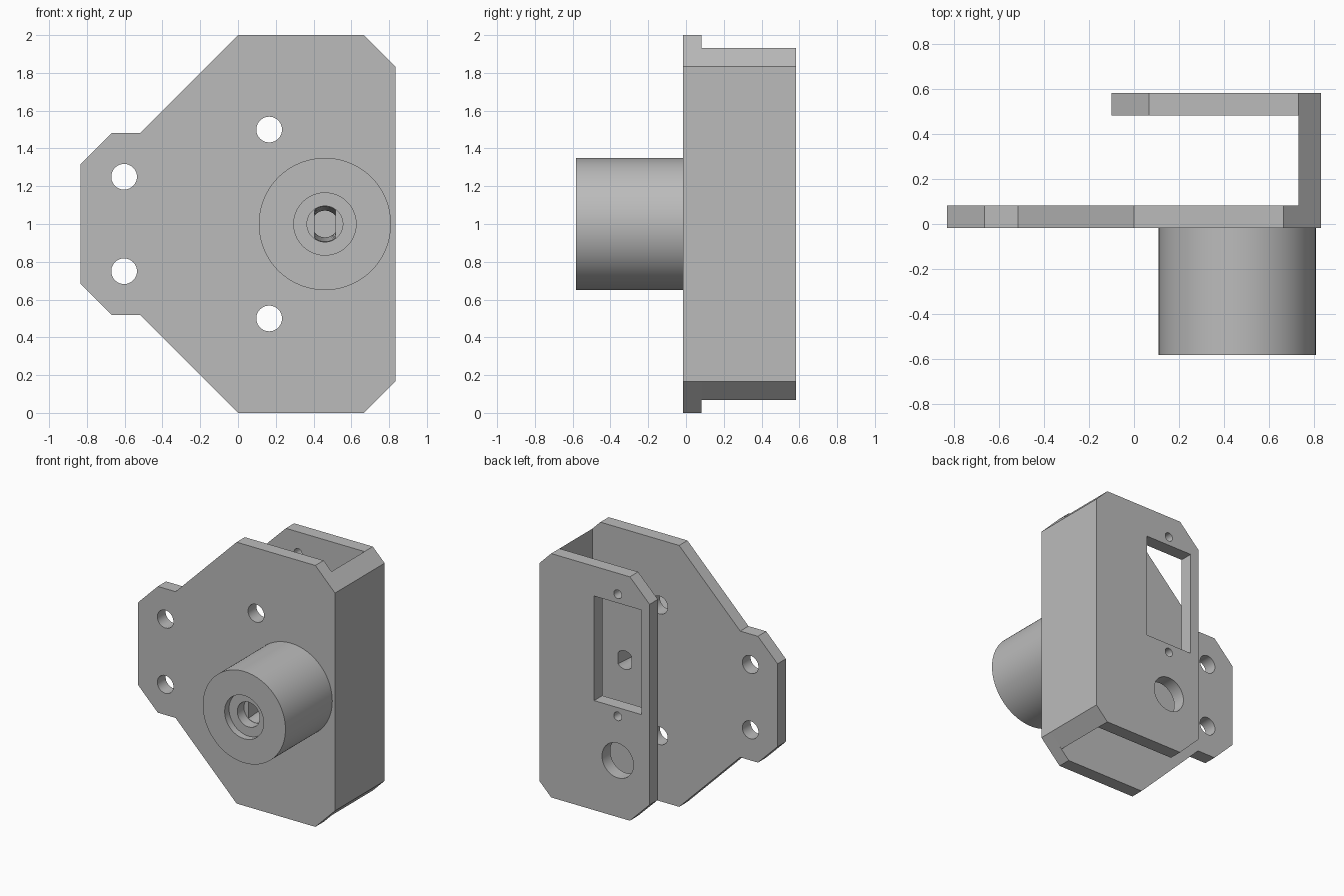
import bpy, bmesh
from math import cos, sin, pi, acos

if "Cube" in bpy.data.objects:
    bpy.data.objects.remove(bpy.data.objects["Cube"], do_unlink=True)

grey = bpy.data.materials.new("plain grey")
grey.use_nodes = True
grey.diffuse_color = (0.5, 0.5, 0.5, 1)
grey.node_tree.nodes["Principled BSDF"].inputs["Base Color"].default_value = (0.5, 0.5, 0.5, 1)

T = 0.1                      # sheet thickness
FRONT, BACK = -0.583, 0.583  # depth limits
PLATE = -0.017               # front face of the front plate
BOSS_X = 0.46


def loft(name, outline, y0, y1, far=None):
    """Solid between an x-z outline at y0 and the same (or another) at y1."""
    bm = bmesh.new()
    a = [bm.verts.new((x, y0, z)) for x, z in outline]
    b = [bm.verts.new((x, y1, z)) for x, z in (far or outline)]
    bm.faces.new(a)
    bm.faces.new(b[::-1])
    for i in range(len(a)):
        j = (i + 1) % len(a)
        bm.faces.new((a[i], b[i], b[j], a[j]))
    bmesh.ops.recalc_face_normals(bm, faces=bm.faces)
    mesh = bpy.data.meshes.new(name)
    bm.to_mesh(mesh)
    bm.free()
    obj = bpy.data.objects.new(name, mesh)
    mesh.materials.append(grey)
    bpy.context.collection.objects.link(obj)
    return obj


def circle(x, z, r, n=48):
    return [(x + r * cos(2 * pi * i / n), z + r * sin(2 * pi * i / n)) for i in range(n)]


def double_d(x, z, r, half, n=12):
    """Circle with two upright flats."""
    a = acos(half / r)
    top = [a + (pi - 2 * a) * i / n for i in range(n + 1)]
    return [(x + r * cos(t), z + r * sin(t)) for t in top + [t + pi for t in top]]


def mirrored(upper):
    """Close an upper half outline by mirroring it about z = 1."""
    return upper + [(x, 2 - z) for x, z in reversed(upper)]


def cut(obj, cutters):
    bpy.context.view_layer.objects.active = obj
    for c in cutters:
        c.hide_render = True
        m = obj.modifiers.new("cut", "BOOLEAN")
        m.operation, m.solver, m.object = "DIFFERENCE", "EXACT", c
        bpy.ops.object.modifier_apply(modifier=m.name)
        bpy.data.objects.remove(c, do_unlink=True)


def hole(x, z, r, y0, y1):
    return loft("hole_cutter", circle(x, z, r), y0, y1)


def shaft_slot():
    # tapering keyed bore through boss and plate
    return loft("slot_cutter", double_d(BOSS_X, 1, 0.093, 0.056), -0.46, 0.1,
                double_d(BOSS_X, 1, 0.07, 0.056))


# Front plate with mounting ear
front_plate = loft("front_plate", mirrored([
    (-0.833, 1.317), (-0.667, 1.483), (-0.517, 1.483),
    (0, 2), (0.667, 2), (0.833, 1.833)]), PLATE, PLATE + T)
cut(front_plate, [hole(x, z, 0.068, -0.1, 0.2) for x, z in
                  ((-0.603, 1.25), (-0.603, 0.75), (0.165, 1.5), (0.165, 0.5))]
    + [shaft_slot()])

# Side wall joining the two plates
side_wall = loft("side_wall", mirrored([(0.733, 1.933), (0.833, 1.833)]),
                 PLATE + T, BACK - T)

# Back plate with rectangular window and holes
back_plate = loft("back_plate", mirrored([
    (-0.1, 1.767), (0.067, 1.933), (0.733, 1.933), (0.833, 1.833)]), BACK - T, BACK)
CX, CZ = 0.17, 1.305
window = [(CX + sx * 0.2, CZ + sz * 0.4) for sx, sz in ((-1, -1), (1, -1), (1, 1), (-1, 1))]
cut(back_plate, [loft("window_cutter", window, 0.4, 0.7),
                 hole(CX, CZ + 0.467, 0.033, 0.4, 0.7),
                 hole(CX, CZ - 0.467, 0.033, 0.4, 0.7),
                 hole(CX, 0.5, 0.133, 0.4, 0.7)])

# Round boss with stepped bore
boss = loft("boss", circle(BOSS_X, 1, 0.35, 96), FRONT, PLATE)
cut(boss, [hole(BOSS_X, 1, 0.165, -0.7, -0.53),
           hole(BOSS_X, 1, 0.095, -0.6, -0.45),
           shaft_slot()])

# Smooth the round surfaces, keep edges sharp
for obj in (front_plate, side_wall, back_plate, boss):
    bpy.ops.object.select_all(action="DESELECT")
    obj.select_set(True)
    bpy.context.view_layer.objects.active = obj
    bpy.ops.object.shade_smooth_by_angle(angle=pi / 6)
